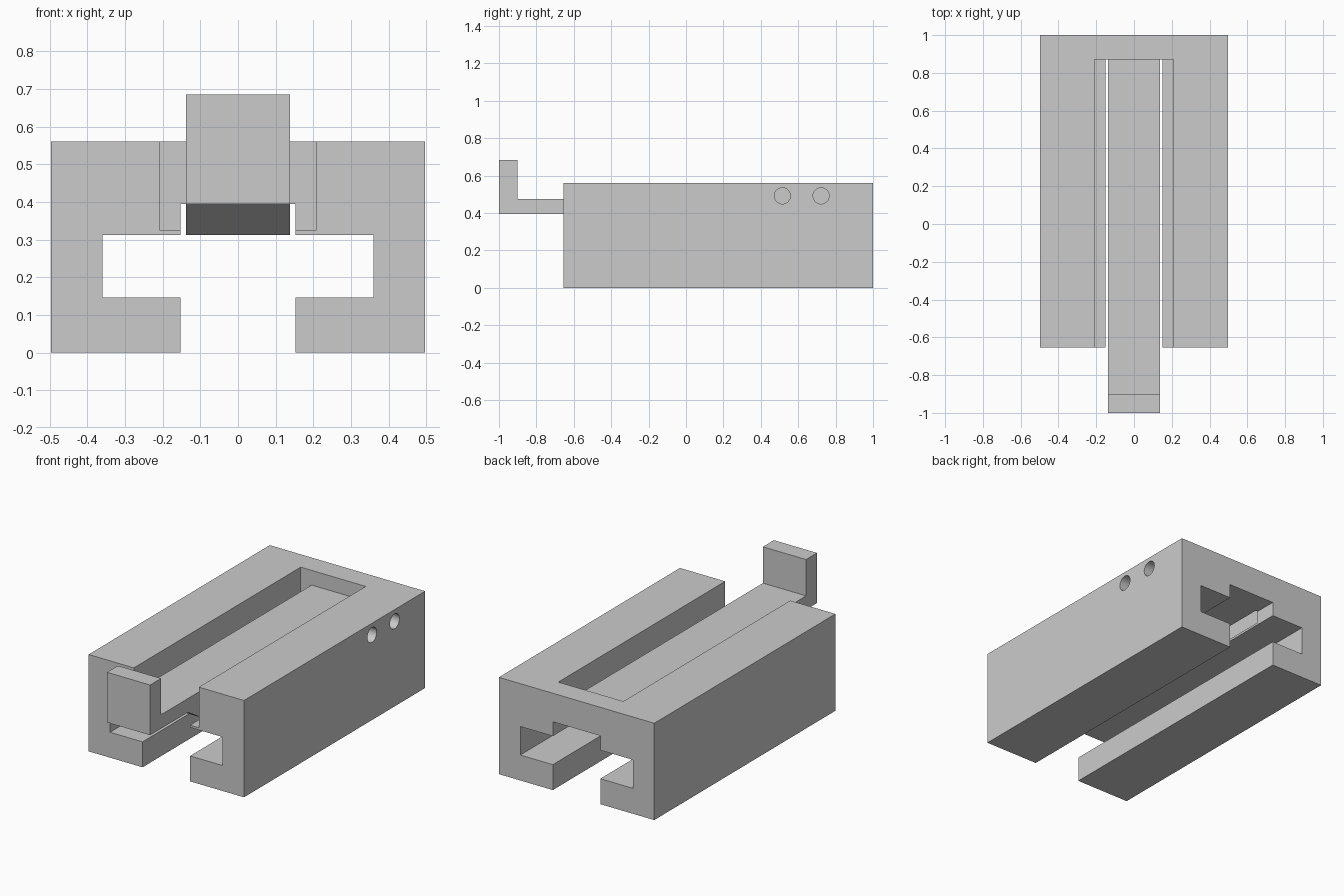
import bpy
import bmesh
import math
from mathutils import Matrix

cube = bpy.data.objects.get("Cube")
if cube:
    bpy.data.objects.remove(cube, do_unlink=True)

GREY = (0.6, 0.6, 0.6, 1.0)
grey = bpy.data.materials.new("plain grey")
grey.use_nodes = True
grey.diffuse_color = GREY
grey.node_tree.nodes["Principled BSDF"].inputs["Base Color"].default_value = GREY


def add_object(name, bm):
    bmesh.ops.recalc_face_normals(bm, faces=bm.faces)
    mesh = bpy.data.meshes.new(name)
    bm.to_mesh(mesh)
    bm.free()
    mesh.materials.append(grey)
    obj = bpy.data.objects.new(name, mesh)
    bpy.context.scene.collection.objects.link(obj)
    return obj


def extrude_profile(name, points, offset):
    """Fill a closed outline and sweep it along an offset."""
    bm = bmesh.new()
    face = bm.faces.new([bm.verts.new(p) for p in points])
    swept = bmesh.ops.extrude_face_region(bm, geom=[face], use_keep_orig=True)
    verts = [v for v in swept["geom"] if isinstance(v, bmesh.types.BMVert)]
    bmesh.ops.translate(bm, verts=verts, vec=offset)
    return add_object(name, bm)


def cut(target, cutter):
    mod = target.modifiers.new(cutter.name, "BOOLEAN")
    mod.operation = "DIFFERENCE"
    mod.solver = "EXACT"
    mod.object = cutter
    bpy.context.view_layer.objects.active = target
    bpy.ops.object.modifier_apply(modifier=mod.name)
    bpy.data.objects.remove(cutter, do_unlink=True)


FRONT, BACK, POCKET_END = -0.655, 1.0, 0.87
HALF, TOP = 0.497, 0.56
SLOT, UNDERCUT, POCKET = 0.152, 0.36, 0.208
LIP, CEILING, LEDGE, ARM_LOW, ARM_TOP = 0.147, 0.312, 0.325, 0.395, 0.475
ARM_HALF = 0.138

# Housing: block with a T-slot and a relief notch running its whole length
half_outline = [(HALF, TOP), (HALF, 0), (SLOT, 0), (SLOT, LIP), (UNDERCUT, LIP),
                (UNDERCUT, CEILING), (SLOT, CEILING), (SLOT, ARM_LOW)]
outline = half_outline + [(-x, z) for x, z in reversed(half_outline)]
housing = extrude_profile("housing", [(x, FRONT, z) for x, z in outline],
                          (0, BACK - FRONT, 0))

# Open pocket above the arm
pocket = [(-POCKET, LEDGE), (POCKET, LEDGE), (POCKET, TOP + 0.1), (-POCKET, TOP + 0.1)]
cut(housing, extrude_profile("pocket_cutter", [(x, FRONT - 0.1, z) for x, z in pocket],
                             (0, POCKET_END - FRONT + 0.1, 0)))

# Two blind holes in the left side
for y in (0.515, 0.722):
    bm = bmesh.new()
    bmesh.ops.create_cone(bm, cap_ends=True, segments=32, radius1=0.043, radius2=0.043,
                          depth=0.4, matrix=Matrix.Translation((HALF, y, 0.492))
                          @ Matrix.Rotation(math.pi / 2, 4, "Y"))
    cut(housing, add_object("hole_cutter", bm))

# Spring arm with upright thumb tab and a ramped catch below
arm_side = [(POCKET_END, ARM_LOW), (POCKET_END, ARM_TOP), (-0.9, ARM_TOP), (-0.9, 0.685),
            (-1, 0.685), (-1, ARM_LOW), (FRONT, ARM_LOW), (-0.52, CEILING), (-0.52, ARM_LOW)]
arm = extrude_profile("spring_arm", [(-ARM_HALF, y, z) for y, z in arm_side],
                      (2 * ARM_HALF, 0, 0))

# Smooth hole walls, crisp edges elsewhere
bpy.ops.object.select_all(action="DESELECT")
housing.select_set(True)
bpy.context.view_layer.objects.active = housing
bpy.ops.object.shade_smooth_by_angle(angle=math.radians(30))
